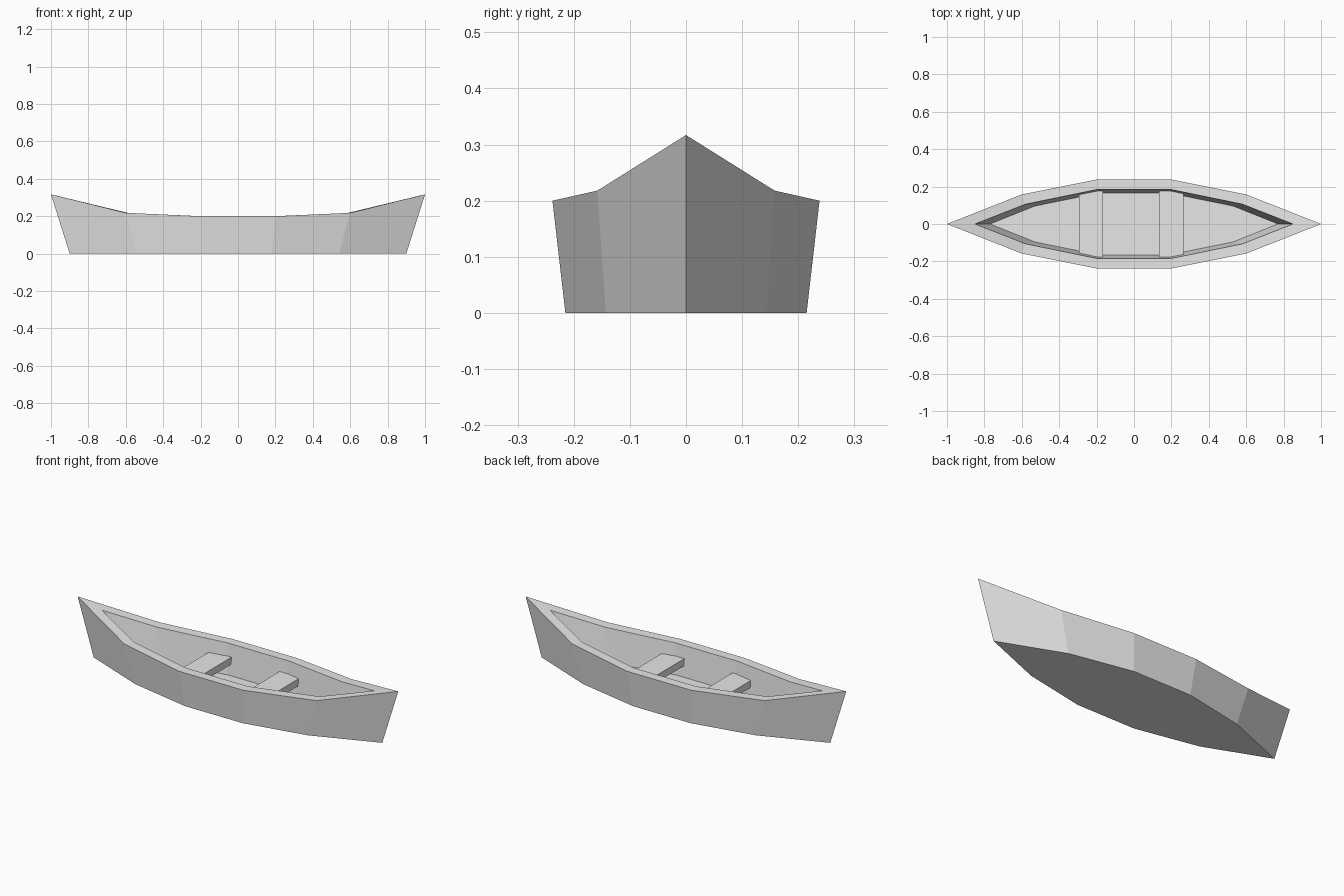
import bpy
import bmesh

cube = bpy.data.objects.get("Cube")
if cube:
    bpy.data.objects.remove(cube, do_unlink=True)

grey = bpy.data.materials.new("light_grey")
grey.use_nodes = True
colour = (0.8, 0.8, 0.8, 1)
grey.diffuse_color = colour
grey.node_tree.nodes["Principled BSDF"].inputs["Base Color"].default_value = colour


def add_object(name, bm):
    bmesh.ops.recalc_face_normals(bm, faces=bm.faces)
    mesh = bpy.data.meshes.new(name)
    bm.to_mesh(mesh)
    bm.free()
    mesh.materials.append(grey)
    obj = bpy.data.objects.new(name, mesh)
    bpy.context.collection.objects.link(obj)
    return obj


def add_loop(bm, tip, shoulder, middle):
    """Pointed ten-sided outline mirrored from a quarter of its points."""
    quarter = [tip, shoulder, middle]
    half = quarter + [(-x, y, z) for x, y, z in reversed(quarter)]
    other = [(x, -y, z) for x, y, z in reversed(half[1:-1])]
    return [bm.verts.new(p) for p in half + other]


# Hull: bottom, outer sheer line, inner sheer line and floor
bm = bmesh.new()
loops = [
    add_loop(bm, (0.9, 0, 0), (0.54, 0.143, 0), (0.18, 0.215, 0)),
    add_loop(bm, (1, 0, 0.317), (0.6, 0.158, 0.218), (0.2, 0.238, 0.2)),
    add_loop(bm, (0.85, 0, 0.28), (0.58, 0.106, 0.216), (0.195, 0.185, 0.2)),
    add_loop(bm, (0.77, 0, 0.03), (0.53, 0.096, 0.03), (0.18, 0.167, 0.03)),
]
for lower, upper in zip(loops, loops[1:]):
    for i in range(len(lower)):
        j = (i + 1) % len(lower)
        bm.faces.new((lower[i], lower[j], upper[j], upper[i]))
bm.faces.new(loops[0])
bm.faces.new(loops[-1])
add_object("hull", bm)

# Two bench seats let into the hull sides
for name, x in (("right_seat", -0.23), ("left_seat", 0.2)):
    bm = bmesh.new()
    bmesh.ops.create_cube(bm, size=1)
    bmesh.ops.scale(bm, vec=(0.13, 0.36, 0.04), verts=bm.verts)
    seat = add_object(name, bm)
    seat.location = (x, 0, 0.11)
